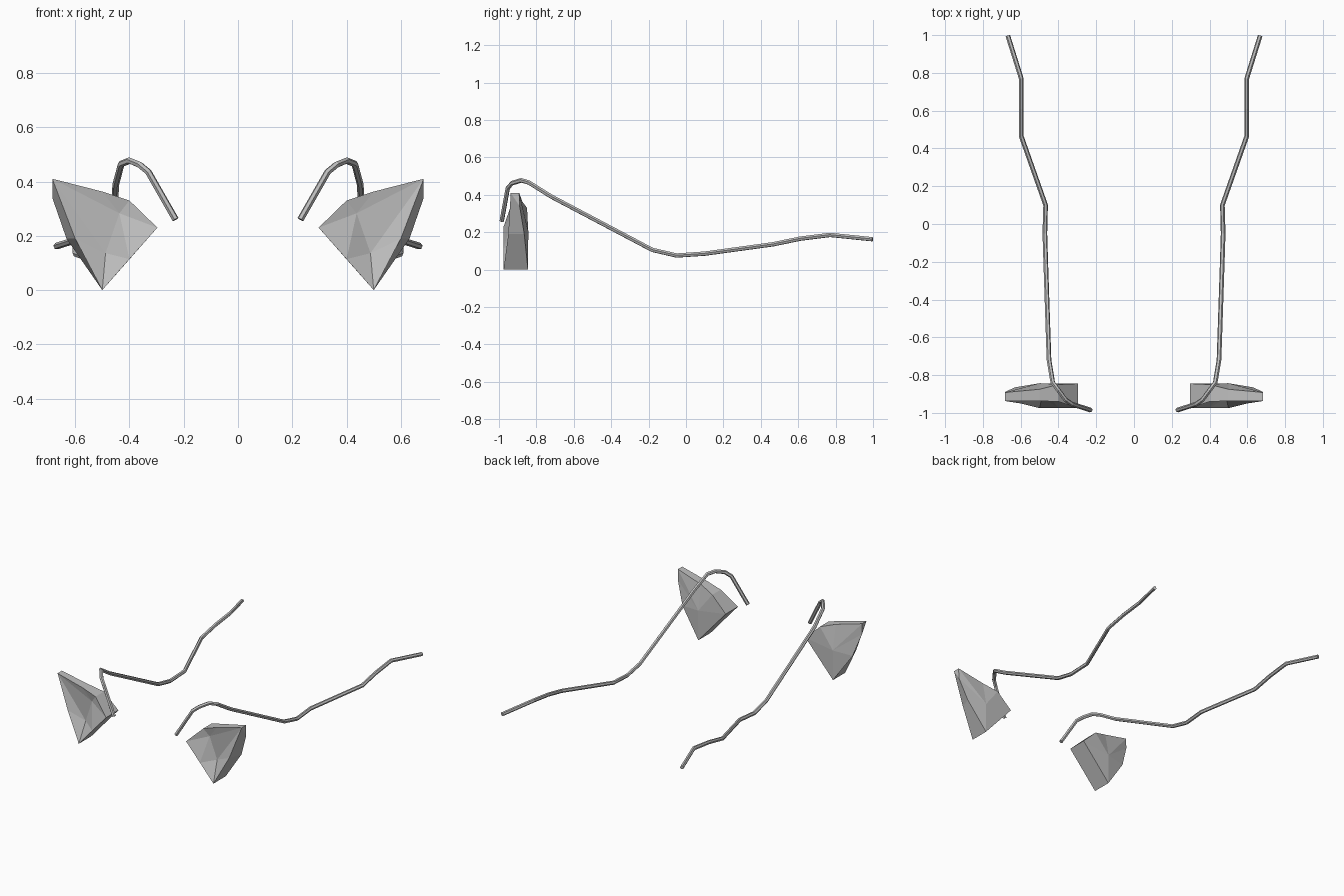
import bpy
import bmesh

if "Cube" in bpy.data.objects:
    bpy.data.objects.remove(bpy.data.objects["Cube"], do_unlink=True)

grey = bpy.data.materials.new("plain grey")
grey.use_nodes = True
GREY = (0.52, 0.52, 0.52, 1)
grey.diffuse_color = GREY
grey.node_tree.nodes["Principled BSDF"].inputs["Base Color"].default_value = GREY

# Faceted shell: named points for the front rim, back rim and inner points
SHELL = {
    "corner_f": (0.297, -0.975, 0.23), "corner_b": (0.297, -0.845, 0.23),
    "top1_f": (0.40, -0.94, 0.33), "top1_b": (0.40, -0.85, 0.33),
    "top2_f": (0.50, -0.937, 0.363), "top2_b": (0.50, -0.875, 0.363),
    "tip_f": (0.684, -0.937, 0.41), "tip_b": (0.684, -0.892, 0.41),
    "side_b": (0.684, -0.89, 0.34),
    "low_f": (0.60, -0.95, 0.19), "low_b": (0.632, -0.865, 0.19),
    "base_f": (0.50, -0.975, 0.0), "base_b": (0.50, -0.845, 0.0),
    "mid_f": (0.40, -0.975, 0.114),
    "dip1": (0.437, -0.925, 0.283), "dip2": (0.488, -0.918, 0.136),
    "bulge": (0.50, -0.843, 0.20),
}
FACES = [
    # hollow front
    "corner_f top1_f dip1", "top1_f top2_f dip1", "top2_f tip_f dip1",
    "tip_f dip2 dip1", "tip_f low_f dip2", "low_f base_f dip2",
    "base_f mid_f dip2", "mid_f dip1 dip2", "mid_f corner_f dip1",
    # rim and flat cut
    "corner_f corner_b top1_b top1_f", "top1_f top1_b top2_b top2_f",
    "top2_f top2_b tip_b tip_f", "tip_f tip_b side_b", "tip_f side_b low_b low_f",
    "low_f low_b base_b base_f", "base_f base_b corner_b corner_f mid_f",
    # domed back
    "corner_b bulge top1_b", "top1_b bulge top2_b", "top2_b bulge tip_b",
    "tip_b bulge side_b", "side_b bulge low_b", "low_b bulge base_b",
    "base_b bulge corner_b",
]

# Bent rod, from the front hook to the back end
ROD = [
    (0.23, -0.985, 0.26), (0.33, -0.953, 0.435), (0.363, -0.93, 0.462),
    (0.40, -0.88, 0.477), (0.43, -0.84, 0.465), (0.45, -0.72, 0.39),
    (0.468, -0.18, 0.105), (0.472, -0.05, 0.075), (0.468, 0.10, 0.085),
    (0.597, 0.465, 0.135), (0.597, 0.61, 0.165), (0.597, 0.77, 0.185),
    (0.668, 0.997, 0.162),
]


def make_shell(name, side):
    bm = bmesh.new()
    verts = {k: bm.verts.new((x * side, y, z)) for k, (x, y, z) in SHELL.items()}
    for face in FACES:
        bm.faces.new([verts[k] for k in face.split()])
    bmesh.ops.recalc_face_normals(bm, faces=bm.faces)
    mesh = bpy.data.meshes.new(name)
    bm.to_mesh(mesh)
    bm.free()
    mesh.materials.append(grey)
    bpy.context.collection.objects.link(bpy.data.objects.new(name, mesh))


def make_rod(name, side):
    curve = bpy.data.curves.new(name, "CURVE")
    curve.dimensions = "3D"
    curve.bevel_depth = 0.0125
    curve.bevel_resolution = 1
    curve.use_fill_caps = True
    spline = curve.splines.new("POLY")
    spline.points.add(len(ROD) - 1)
    for point, (x, y, z) in zip(spline.points, ROD):
        point.co = (x * side, y, z, 1)
    spline.use_smooth = False
    curve.materials.append(grey)
    bpy.context.collection.objects.link(bpy.data.objects.new(name, curve))


for label, side in (("left", 1), ("right", -1)):
    make_shell(label + "_shell", side)
    make_rod(label + "_rod", side)
